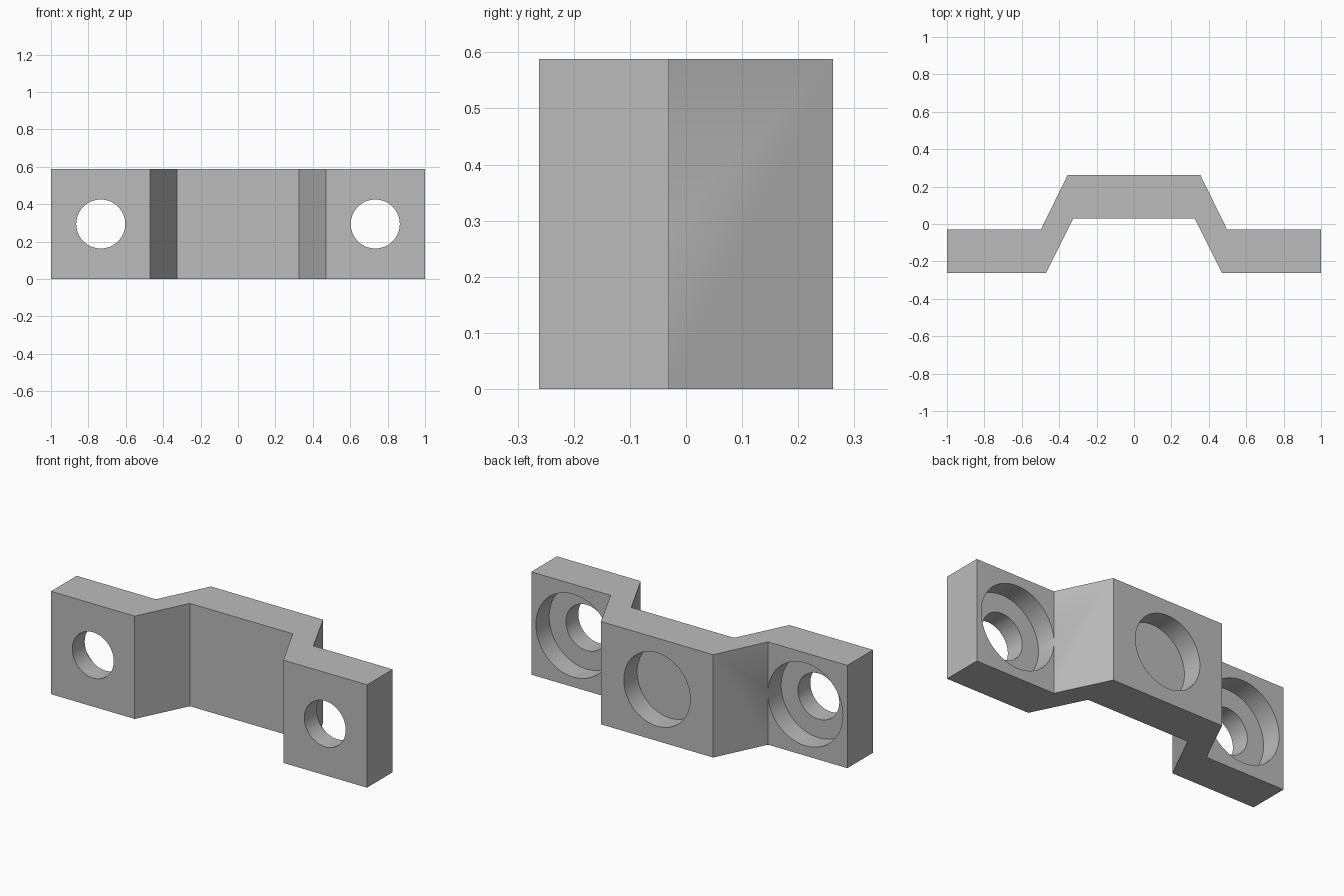
import bpy, bmesh
from math import pi
from mathutils import Matrix, Vector

HEIGHT = 0.588
BORE_DEPTH = 0.12
BACK_EAR, BACK_BRIDGE = -0.03, 0.262

cube = bpy.data.objects.get("Cube")
if cube:
    bpy.data.objects.remove(cube)

grey = bpy.data.materials.new("plain grey")
grey.use_nodes = True
colour = (0.5, 0.5, 0.5, 1)
grey.diffuse_color = colour
grey.node_tree.nodes["Principled BSDF"].inputs["Base Color"].default_value = colour


def add_object(name, bm):
    bmesh.ops.recalc_face_normals(bm, faces=bm.faces)
    mesh = bpy.data.meshes.new(name)
    bm.to_mesh(mesh)
    bm.free()
    mesh.materials.append(grey)
    obj = bpy.data.objects.new(name, mesh)
    bpy.context.collection.objects.link(obj)
    return obj


# Bracket body: half profile mirrored, then extruded upward
half = [(0.325, 0.03), (0.47, -0.262), (1, -0.262),
        (1, BACK_EAR), (0.498, BACK_EAR), (0.355, BACK_BRIDGE)]
profile = half + [(-x, y) for x, y in reversed(half)]
bm = bmesh.new()
base = bm.faces.new([bm.verts.new((x, y, 0)) for x, y in profile])
top = bmesh.ops.extrude_face_region(bm, geom=[base])["geom"]
bmesh.ops.translate(bm, vec=Vector((0, 0, HEIGHT)),
                    verts=[v for v in top if isinstance(v, bmesh.types.BMVert)])
bracket = add_object("bracket", bm)


# Cylindrical cutters running front to back
def cut_bore(name, x, radius, y_start, y_end):
    bm = bmesh.new()
    place = Matrix.Translation((x, (y_start + y_end) / 2, HEIGHT / 2))
    bmesh.ops.create_cone(bm, cap_ends=True, segments=64, radius1=radius,
                          radius2=radius, depth=y_end - y_start,
                          matrix=place @ Matrix.Rotation(pi / 2, 4, "X"))
    cutter = add_object(name, bm)
    cutter.hide_render = True
    mod = bracket.modifiers.new(name, "BOOLEAN")
    mod.operation = "DIFFERENCE"
    mod.solver = "EXACT"
    mod.object = cutter
    return cutter


cutters = [cut_bore("bridge_pocket", 0, 0.21, BACK_BRIDGE - BORE_DEPTH, 0.4)]
for side, x in (("left", 0.734), ("right", -0.734)):
    cutters.append(cut_bore(side + "_screw_hole", x, 0.131, -0.4, 0.1))
    cutters.append(cut_bore(side + "_counterbore", x, 0.237,
                            BACK_EAR - BORE_DEPTH, 0.1))

# Apply the cuts and remove the cutters
bpy.context.view_layer.objects.active = bracket
bracket.select_set(True)
for mod in list(bracket.modifiers):
    bpy.ops.object.modifier_apply(modifier=mod.name)
for cutter in cutters:
    bpy.data.objects.remove(cutter)

# Smooth bore walls with crisp edges
bpy.ops.object.shade_smooth_by_angle(angle=pi / 6)
